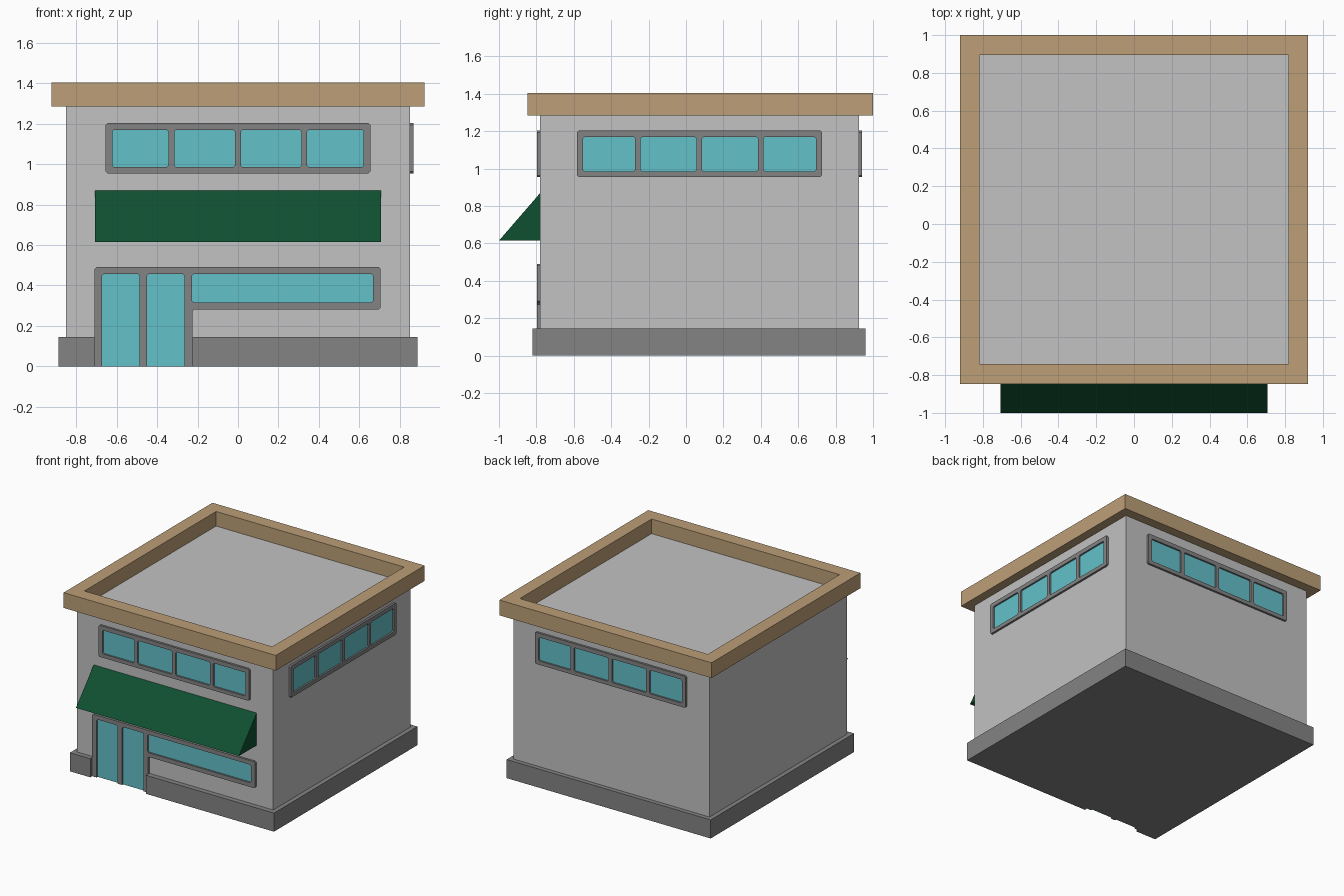
import bpy, bmesh, math
from mathutils import Matrix, Vector

if "Cube" in bpy.data.objects:
    bpy.data.objects.remove(bpy.data.objects["Cube"])


def material(name, rgb):
    m = bpy.data.materials.new(name)
    lin = [((c / 255 + 0.055) / 1.055) ** 2.4 for c in rgb]
    m.diffuse_color = (*lin, 1)
    m.use_nodes = True
    m.node_tree.nodes["Principled BSDF"].inputs["Base Color"].default_value = m.diffuse_color
    return m


WALL = material("wall_light_grey", (194, 194, 194))
GREY = material("trim_grey", (132, 132, 132))
TAN = material("parapet_tan", (188, 159, 119))
GREEN = material("awning_green", (15, 80, 48))
GLASS = material("glass_blue", (99, 193, 202))

# Profile planes: PLAN looks down; the others put u along the wall and v up
RX = Matrix.Rotation(math.pi / 2, 4, 'X')
PLAN = Matrix.Identity(4)
FRONT = RX
RIGHT = Matrix.Rotation(math.pi / 2, 4, 'Z') @ RX
BACK = Matrix.Rotation(math.pi, 4, 'Z') @ RX


def rect(u0, u1, v0, v1):
    return [(u0, v0), (u1, v0), (u1, v1), (u0, v1)]


def chamfer(loop, c=0.009):
    """Cut the corners of a loop, except those on the ground."""
    pts = [Vector(p) for p in loop]
    out = []
    for i, p in enumerate(pts):
        if p.y < 0.001:
            out.append(p)
            continue
        for q in (pts[i - 1], pts[(i + 1) % len(pts)]):
            out.append(p + (q - p).normalized() * c)
    return out


def slab(name, loops, lo, hi, plane, mat):
    """Extrude a filled outline (later loops are holes) from lo to hi."""
    cu = bpy.data.curves.new(name, 'CURVE')
    cu.dimensions = '2D'
    cu.fill_mode = 'BOTH'
    cu.extrude = (hi - lo) / 2
    for loop in loops:
        sp = cu.splines.new('POLY')
        sp.points.add(len(loop) - 1)
        for pt, p in zip(sp.points, loop):
            pt.co = (p[0], p[1], 0, 1)
        sp.use_cyclic_u = True
    tmp = bpy.data.objects.new(name + "_profile", cu)
    bpy.context.collection.objects.link(tmp)
    dg = bpy.context.evaluated_depsgraph_get()
    me = bpy.data.meshes.new_from_object(tmp.evaluated_get(dg))
    bpy.data.objects.remove(tmp)
    bm = bmesh.new()
    bm.from_mesh(me)
    bmesh.ops.remove_doubles(bm, verts=bm.verts, dist=1e-5)
    bm.transform(plane @ Matrix.Translation((0, 0, (lo + hi) / 2)))
    bmesh.ops.recalc_face_normals(bm, faces=bm.faces)
    for f in bm.faces:
        f.smooth = False
        f.material_index = 0
    bm.to_mesh(me)
    bm.free()
    me.name = name
    me.materials.clear()
    me.materials.append(mat)
    ob = bpy.data.objects.new(name, me)
    bpy.context.collection.objects.link(ob)
    return ob


# Main body with flat roof
slab("walls", [rect(-0.852, 0.852, -0.78, 0.925)], 0.1, 1.29, PLAN, WALL)

# Plinth with a notch for the doorway
slab("plinth", [[(-0.887, -0.82), (-0.71, -0.82), (-0.71, -0.776), (-0.225, -0.776),
                 (-0.225, -0.82), (0.887, -0.82), (0.887, 0.96), (-0.887, 0.96)]],
     0, 0.146, PLAN, GREY)

# Parapet ring
slab("parapet", [rect(-0.922, 0.922, -0.848, 1.0), rect(-0.817, 0.817, -0.74, 0.895)],
     1.285, 1.405, PLAN, TAN)

# Awning wedge
slab("awning", [[(-1.0, 0.615), (-0.775, 0.615), (-0.775, 0.875)]], -0.708, 0.708, RIGHT, GREEN)

# Upper window bands: front, right and back
PANES = [(-0.622, -0.344), (-0.315, -0.016), (0.014, 0.313), (0.342, 0.622)]
for side, plane, dist, mid in (("front", FRONT, 0.78, 0), ("right", RIGHT, 0.852, 0.072),
                               ("back", BACK, 0.925, 0)):
    outer = chamfer(rect(mid - 0.655, mid + 0.655, 0.955, 1.203))
    holes = [chamfer(rect(mid + a, mid + b, 0.985, 1.17)) for a, b in PANES]
    slab(side + "_window_frame", [outer] + holes, dist - 0.005, dist + 0.016, plane, GREY)
    slab(side + "_window_glass", [rect(mid - 0.64, mid + 0.64, 0.97, 1.185)],
         dist - 0.005, dist + 0.003, plane, GLASS)

# Shopfront frame: two doors open to the ground and one long window
outline = [(-0.71, 0), (-0.672, 0), (-0.672, 0.457), (-0.488, 0.457), (-0.488, 0),
           (-0.45, 0), (-0.45, 0.457), (-0.264, 0.457), (-0.264, 0), (-0.225, 0),
           (-0.225, 0.282), (0.706, 0.282), (0.706, 0.49), (-0.71, 0.49)]
slab("shopfront_frame", [chamfer(outline), chamfer(rect(-0.228, 0.669, 0.315, 0.457))],
     0.775, 0.796, FRONT, GREY)
slab("door_glass", [rect(-0.69, -0.245, 0, 0.47)], 0.775, 0.783, FRONT, GLASS)
slab("shop_window_glass", [rect(-0.24, 0.69, 0.3, 0.47)], 0.775, 0.783, FRONT, GLASS)
